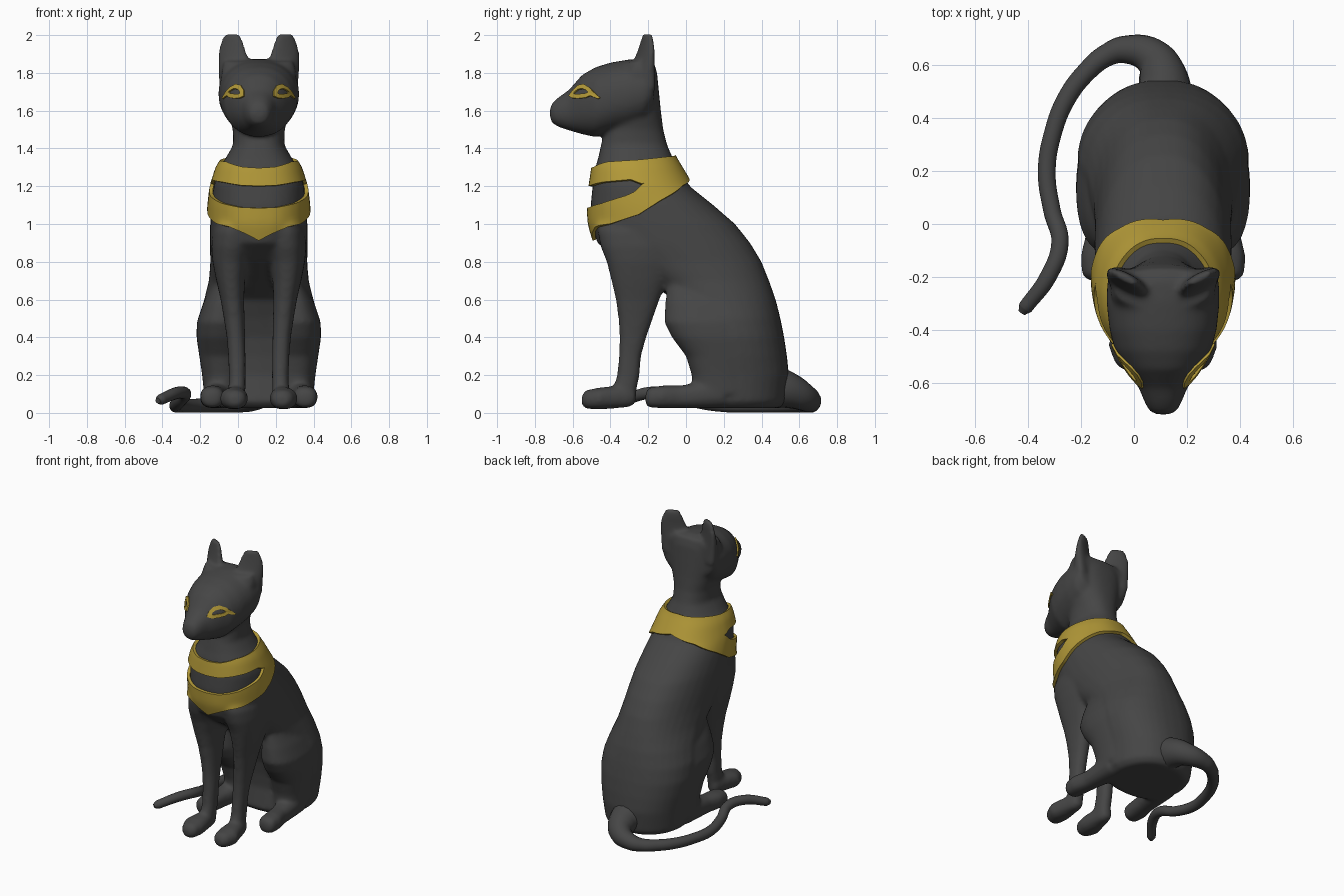
import bpy, bmesh, math
from mathutils import Vector
from mathutils.bvhtree import BVHTree

CX = 0.11  # the cat's plane of symmetry


def material(name, rgb):
    m = bpy.data.materials.new(name)
    m.diffuse_color = (*rgb, 1)
    return m


STONE = material("dark stone", (0.06, 0.06, 0.06))
GOLD = material("gold", (0.45, 0.32, 0.04))


def make_object(name, bm, mat):
    bmesh.ops.recalc_face_normals(bm, faces=bm.faces)
    me = bpy.data.meshes.new(name)
    bm.to_mesh(me)
    bm.free()
    me.materials.append(mat)
    ob = bpy.data.objects.new(name, me)
    bpy.context.collection.objects.link(ob)
    return ob


def activate(ob):
    bpy.ops.object.select_all(action='DESELECT')
    ob.select_set(True)
    bpy.context.view_layer.objects.active = ob


def loft(bm, axis, sections, power=2.3, side=1, skew=0, squeeze=0, n=32):
    """Skin rounded sections (t, x0, x1, b0, b1); b is y for axis 'z', z for axis 'y'.
    skew turns a section into a slanted blade, squeeze narrows its rear half."""
    rings = []
    for t, x0, x1, b0, b1 in sections:
        ring = []
        for i in range(n):
            c, s = math.cos(2 * math.pi * i / n), math.sin(2 * math.pi * i / n)
            c = math.copysign(abs(c) ** (2 / power), c)
            s = math.copysign(abs(s) ** (2 / power), s)
            dx = (x1 - x0) / 2 * c * (1 - squeeze * max(0, s))
            b = (b0 + b1) / 2 + (b1 - b0) / 2 * s + skew * dx
            x = CX + side * ((x0 + x1) / 2 + dx)
            ring.append(bm.verts.new((x, b, t) if axis == 'z' else (x, t, b)))
        rings.append(ring)
    faces = [bm.faces.new(rings[0]), bm.faces.new(rings[-1][::-1])]
    for p, q in zip(rings, rings[1:]):
        for i in range(n):
            j = (i + 1) % n
            faces.append(bm.faces.new((p[i], q[i], q[j], p[j])))
    bmesh.ops.recalc_face_normals(bm, faces=faces)


def centred(rows):
    return [(t, -hw, hw, b0, b1) for t, b0, b1, hw in rows]


body = bmesh.new()
# torso and neck, stacked upwards: height, front, back, half width
loft(body, 'z', centred([
    (0.025, 0.06, 0.50, 0.24), (0.06, 0.03, 0.53, 0.275), (0.2, 0.05, 0.545, 0.29),
    (0.3, 0.04, 0.535, 0.31), (0.4, 0.02, 0.52, 0.325), (0.5, -0.02, 0.50, 0.32),
    (0.6, -0.07, 0.475, 0.29), (0.7, -0.20, 0.44, 0.265), (0.8, -0.35, 0.40, 0.257),
    (0.9, -0.47, 0.34, 0.26), (1.0, -0.50, 0.26, 0.258), (1.1, -0.505, 0.145, 0.252),
    (1.2, -0.495, 0.02, 0.24), (1.3, -0.48, -0.04, 0.208), (1.35, -0.465, -0.07, 0.175),
    (1.42, -0.45, -0.10, 0.135), (1.5, -0.43, -0.12, 0.138), (1.6, -0.40, -0.133, 0.165),
    (1.7, -0.38, -0.143, 0.188), (1.8, -0.35, -0.153, 0.2), (1.86, -0.32, -0.17, 0.185)]),
    2.4, squeeze=0.12)
# head, from muzzle to back of skull: y, bottom, top, half width
loft(body, 'y', centred([
    (-0.72, 1.56, 1.61, 0.028), (-0.71, 1.535, 1.64, 0.05), (-0.68, 1.515, 1.668, 0.068),
    (-0.62, 1.495, 1.71, 0.092), (-0.55, 1.475, 1.79, 0.14), (-0.48, 1.46, 1.83, 0.182),
    (-0.4, 1.48, 1.855, 0.203), (-0.3, 1.5, 1.872, 0.214), (-0.22, 1.53, 1.875, 0.212),
    (-0.17, 1.6, 1.86, 0.195)]), 2.2)
for s in (-1, 1):
    # ear, a slanted blade
    loft(body, 'z', [
        (1.72, 0.06, 0.208, -0.28, -0.17), (1.80, 0.05, 0.214, -0.28, -0.178),
        (1.86, 0.05, 0.217, -0.262, -0.182), (1.92, 0.068, 0.214, -0.24, -0.182),
        (1.97, 0.082, 0.200, -0.228, -0.182), (2.006, 0.10, 0.182, -0.222, -0.188)], 2.2, s, skew=0.45)
    # front leg
    loft(body, 'z', [
        (0.05, 0.075, 0.16, -0.40, -0.27), (0.13, 0.07, 0.16, -0.385, -0.26),
        (0.2, 0.07, 0.158, -0.365, -0.245), (0.3, 0.07, 0.162, -0.355, -0.238),
        (0.4, 0.073, 0.17, -0.352, -0.21), (0.5, 0.075, 0.185, -0.358, -0.175),
        (0.6, 0.078, 0.202, -0.372, -0.14), (0.7, 0.073, 0.225, -0.395, -0.10),
        (0.8, 0.055, 0.245, -0.42, -0.06), (0.88, 0.03, 0.252, -0.452, 0.0),
        (0.96, 0.02, 0.245, -0.468, 0.02), (1.05, 0.03, 0.2, -0.45, 0.0)], 2.3, s)
    # front paw
    loft(body, 'y', [
        (-0.552, 0.095, 0.155, 0.04, 0.095), (-0.53, 0.07, 0.18, 0.022, 0.12),
        (-0.46, 0.056, 0.208, 0.018, 0.134), (-0.40, 0.062, 0.19, 0.022, 0.14),
        (-0.3, 0.075, 0.165, 0.03, 0.14), (-0.265, 0.09, 0.15, 0.05, 0.12)], 2.3, s)
    # thigh
    loft(body, 'z', [
        (0.1, 0.10, 0.29, 0.04, 0.35), (0.2, 0.09, 0.30, 0.03, 0.35),
        (0.3, 0.08, 0.315, 0.0, 0.36), (0.4, 0.075, 0.33, -0.075, 0.36),
        (0.48, 0.08, 0.328, -0.115, 0.35), (0.58, 0.09, 0.295, -0.11, 0.32),
        (0.67, 0.11, 0.25, -0.10, 0.25)], 2.3, s)
    # hind paw
    loft(body, 'y', [
        (-0.215, 0.215, 0.285, 0.04, 0.11), (-0.19, 0.185, 0.308, 0.027, 0.137),
        (-0.12, 0.18, 0.312, 0.025, 0.145), (-0.03, 0.17, 0.29, 0.025, 0.145),
        (0.06, 0.15, 0.29, 0.025, 0.16), (0.2, 0.12, 0.29, 0.025, 0.2)], 2.4, s)

cat = make_object("cat_body", body, STONE)
# melt the parts into one smooth carved surface
r = cat.modifiers.new("blend", 'REMESH')
r.mode = 'VOXEL'
r.voxel_size = 0.012
sm = cat.modifiers.new("soften", 'SMOOTH')
sm.factor = 0.5
sm.iterations = 12
activate(cat)
bpy.ops.object.convert(target='MESH')
bpy.ops.object.shade_smooth()
surf = BVHTree.FromPolygons([v.co.copy() for v in cat.data.vertices],
                            [tuple(p.vertices) for p in cat.data.polygons])


def project(origin, direction, lift):
    """Point on the body hit by a ray, lifted back out of the surface."""
    d = Vector(direction).normalized()
    hit = surf.ray_cast(Vector(origin) - d, d)[0]
    return (hit or Vector(origin)) - d * lift


def level(keys, a):
    for (a0, z0), (a1, z1) in zip(keys, keys[1:]):
        if a <= a1:
            return z0 + (z1 - z0) * (a - a0) / (a1 - a0)
    return keys[-1][1]


def plate(ob, thickness):
    m = ob.modifiers.new("thickness", 'SOLIDIFY')
    m.thickness = thickness
    m.offset = 0
    activate(ob)
    bpy.ops.object.convert(target='MESH')
    bpy.ops.object.shade_smooth_by_angle(angle=math.radians(40))


# collar: two bands that meet behind the shoulders; heights by angle from the front
BOTTOM = [(0, 0.915), (20, 0.96), (35, 0.985), (55, 1.0), (90, 1.05), (115, 1.125), (145, 1.2), (180, 1.24)]
GAP_LOW = [(0, 1.085), (20, 1.088), (45, 1.11), (75, 1.15), (85, 1.17), (94, 1.21), (135, 1.27), (180, 1.30)]
GAP_HIGH = [(0, 1.2), (20, 1.203), (45, 1.22), (80, 1.233), (94, 1.21), (135, 1.27), (180, 1.30)]
TOP = [(0, 1.295), (20, 1.3), (45, 1.325), (90, 1.335), (135, 1.35), (180, 1.36)]
N, ROWS = 120, 7
bm = bmesh.new()
for low, high in ((BOTTOM, GAP_LOW), (GAP_HIGH, TOP)):
    grid = []
    for i in range(N):
        a = 360 * i / N
        k = min(a, 360 - a)
        d = (-math.sin(math.radians(a)), math.cos(math.radians(a)), 0)
        z0, z1 = level(low, k), level(high, k)
        grid.append([bm.verts.new(project((CX, -0.25, z0 + (z1 - z0) * j / (ROWS - 1)), d, 0.012))
                     for j in range(ROWS)])
    for i in range(N):
        p, q = grid[i], grid[(i + 1) % N]
        for j in range(ROWS - 1):
            bm.faces.new((p[j], q[j], q[j + 1], p[j + 1]))
bmesh.ops.remove_doubles(bm, verts=bm.verts, dist=0.001)
plate(make_object("collar", bm, GOLD), 0.02)

# eye outlines: almond rings with a pointed outer corner (along the cheek, height)
OUTER = [(-.1, 1.677), (-.08, 1.709), (-.048, 1.734), (-.01, 1.74), (.033, 1.723), (.06, 1.702),
         (.103, 1.668), (.09, 1.663), (.045, 1.679), (.02, 1.669), (-.03, 1.664), (-.073, 1.667)]
INNER = [(-.066, 1.69), (-.056, 1.702), (-.038, 1.713), (-.01, 1.716), (.013, 1.709), (.024, 1.702),
         (.03, 1.698), (.027, 1.696), (.02, 1.693), (.008, 1.69), (-.03, 1.688), (-.053, 1.687)]
for s, name in ((-1, "left_eye_outline"), (1, "right_eye_outline")):
    bm = bmesh.new()
    rings = [[bm.verts.new(project((CX + s * (0.13 + 0.61 * u), -0.535 + 0.79 * u, z),
                                   (-s * 0.79, 0.61, 0), 0.005)) for u, z in pts]
             for pts in (OUTER, INNER)]
    for i in range(len(OUTER)):
        j = (i + 1) % len(OUTER)
        bm.faces.new((rings[0][i], rings[0][j], rings[1][j], rings[1][i]))
    plate(make_object(name, bm, GOLD), 0.009)

# tail: tapered tube sweeping round the left side (x, y, z, radius)
PATH = [(.11, .46, .14, .118), (.11, .555, .115, .093), (.07, .63, .08, .072), (-.03, .66, .054, .053),
        (-.1, .64, .045, .043), (-.18, .575, .04, .038), (-.255, .475, .037, .036),
        (-.305, .35, .036, .034), (-.33, .2, .038, .034), (-.31, .05, .06, .033),
        (-.28, -.07, .1, .033), (-.325, -.2, .105, .032), (-.41, -.315, .07, .028), (-.424, -.335, .064, .015)]
cu = bpy.data.curves.new("tail", 'CURVE')
cu.dimensions = '3D'
cu.bevel_depth = 1
cu.bevel_resolution = 6
cu.use_fill_caps = True
sp = cu.splines.new('BEZIER')
sp.resolution_u = 8
sp.bezier_points.add(len(PATH) - 1)
for p, (x, y, z, rad) in zip(sp.bezier_points, PATH):
    p.co, p.radius = (x, y, z), rad
    p.handle_left_type = p.handle_right_type = 'AUTO'
cu.materials.append(STONE)
tail = bpy.data.objects.new("tail", cu)
bpy.context.collection.objects.link(tail)
activate(tail)
bpy.ops.object.convert(target='MESH')
bpy.ops.object.shade_smooth_by_angle(angle=math.radians(50))
